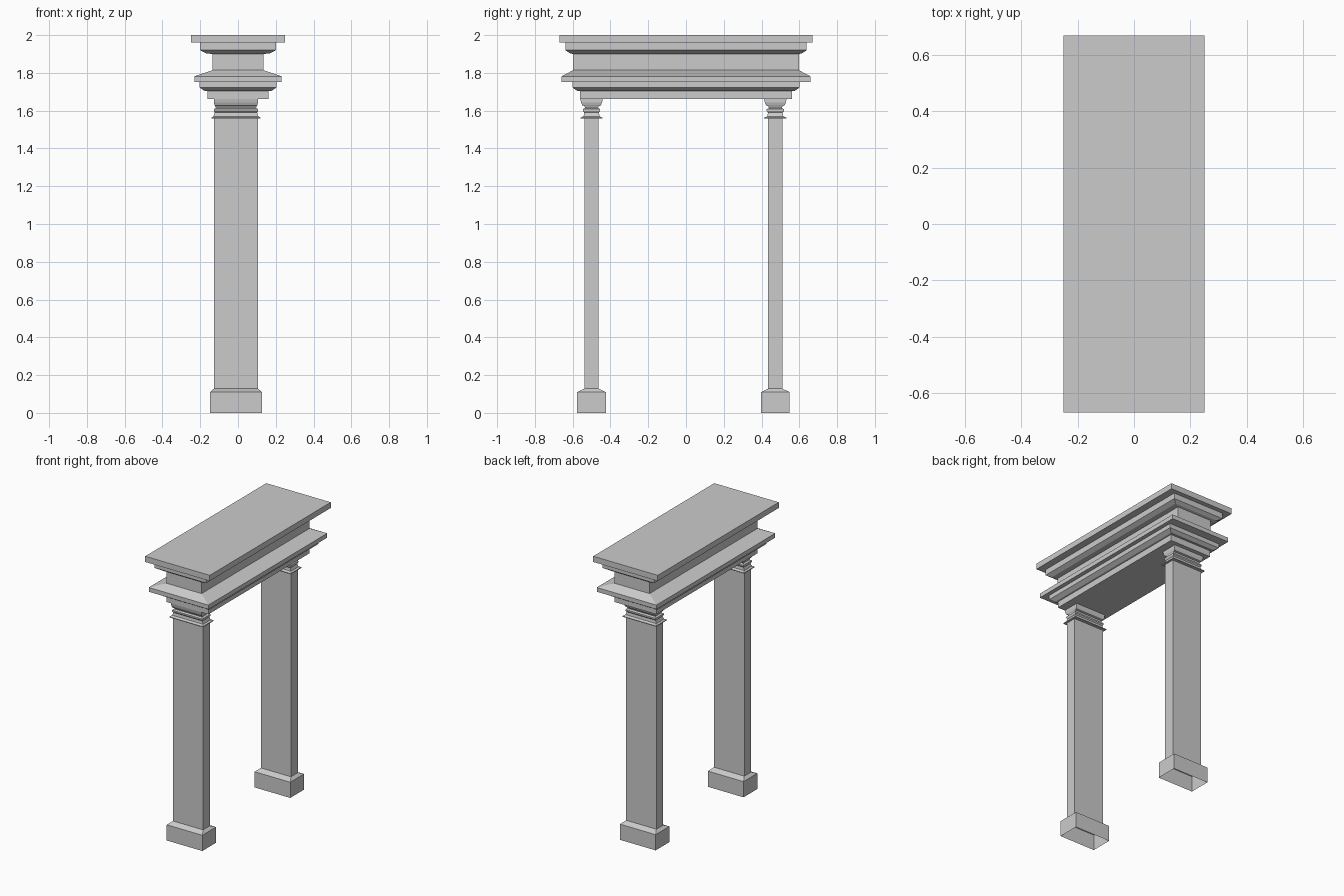
import bpy
import bmesh


def loft(name, center, profile, cap):
    """Stack rectangular rings (half x, half y, z) and skin them with flat faces."""
    bm = bmesh.new()
    cx, cy = center
    rings = []
    for hx, hy, z in profile:
        corners = ((-1, -1), (1, -1), (1, 1), (-1, 1))
        rings.append([bm.verts.new((cx + sx * hx, cy + sy * hy, z)) for sx, sy in corners])
    for low, high in zip(rings, rings[1:]):
        for i in range(4):
            j = (i + 1) % 4
            bm.faces.new((low[i], low[j], high[j], high[i]))
    if cap:
        bm.faces.new(rings[0][::-1])
        bm.faces.new(rings[-1])
    mesh = bpy.data.meshes.new(name)
    bm.to_mesh(mesh)
    bm.free()
    obj = bpy.data.objects.new(name, mesh)
    bpy.context.collection.objects.link(obj)
    return obj


# Plinth and flat shaft, open underneath
pillar = [
    (0.138, 0.076, 0.0), (0.138, 0.076, 0.11),
    (0.117, 0.038, 0.128), (0.117, 0.038, 1.558),
]

# Neck ring, mouldings and flared block under the lintel
capital = [
    (0.117, 0.038, 1.558), (0.130, 0.059, 1.558), (0.130, 0.059, 1.563),
    (0.119, 0.042, 1.570), (0.112, 0.039, 1.590), (0.117, 0.046, 1.598),
    (0.117, 0.046, 1.608), (0.106, 0.034, 1.614), (0.110, 0.038, 1.624),
    (0.113, 0.049, 1.628), (0.117, 0.055, 1.642), (0.117, 0.059, 1.661),
]

# Lintel, frieze and cornice
entablature = [
    (0.162, 0.56, 1.661), (0.162, 0.56, 1.704), (0.175, 0.575, 1.704),
    (0.203, 0.60, 1.722), (0.203, 0.60, 1.752), (0.231, 0.658, 1.752),
    (0.231, 0.658, 1.782), (0.136, 0.598, 1.814), (0.136, 0.598, 1.900),
    (0.170, 0.615, 1.904), (0.200, 0.638, 1.920), (0.200, 0.638, 1.960),
    (0.25, 0.67, 1.960), (0.25, 0.67, 2.0),
]

for side, y in (("front", -0.50), ("back", 0.473)):
    loft(side + "_pillar", (-0.011, y), pillar, False)
    loft(side + "_capital", (-0.011, y), capital, False)
loft("entablature", (0, 0), entablature, True)
